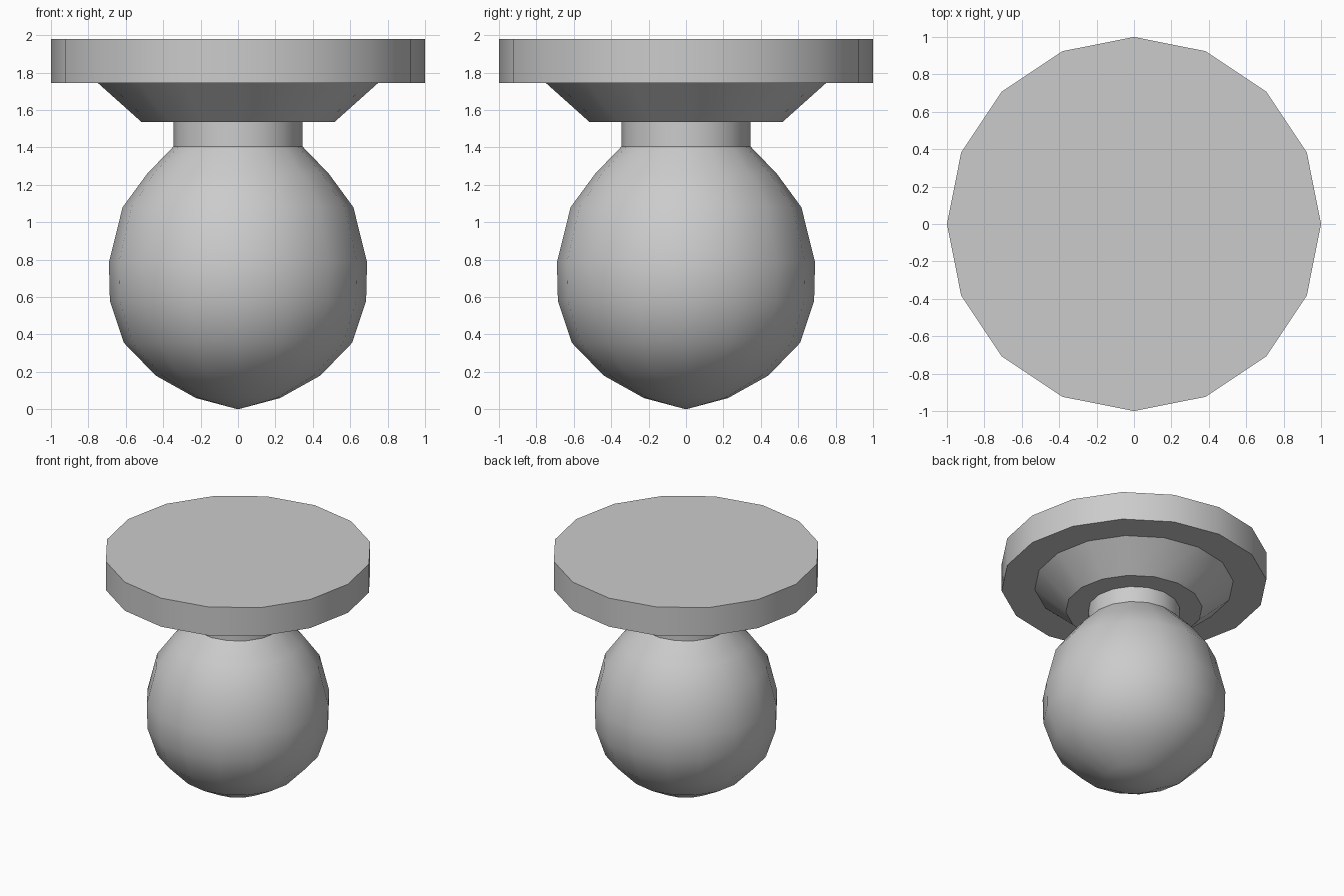
import bpy, bmesh, math

if "Cube" in bpy.data.objects:
    bpy.data.objects.remove(bpy.data.objects["Cube"])

SIDES = 16

def lathe(name, profile):
    """Revolve an (r, z) profile about z; r = 0 points become poles, open ends are capped."""
    bm = bmesh.new()
    rings = []
    for r, z in profile:
        if r == 0:
            rings.append([bm.verts.new((0, 0, z))])
        else:
            rings.append([bm.verts.new((r * math.cos(2 * math.pi * i / SIDES),
                                        r * math.sin(2 * math.pi * i / SIDES), z))
                          for i in range(SIDES)])
    for a, b in zip(rings, rings[1:]):
        for i in range(SIDES):
            j = (i + 1) % SIDES
            if len(a) == 1:
                bm.faces.new((a[0], b[j], b[i]))
            else:
                bm.faces.new((a[i], a[j], b[j], b[i]))
    for ring in (rings[0], rings[-1]):
        if len(ring) > 1:
            bm.faces.new(ring)
    bmesh.ops.recalc_face_normals(bm, faces=bm.faces)
    mesh = bpy.data.meshes.new(name)
    bm.to_mesh(mesh)
    bm.free()
    obj = bpy.data.objects.new(name, mesh)
    bpy.context.collection.objects.link(obj)
    bpy.ops.object.select_all(action='DESELECT')
    obj.select_set(True)
    bpy.context.view_layer.objects.active = obj
    bpy.ops.object.shade_smooth_by_angle(angle=math.radians(32))
    return obj

# One continuous turned knob: bulb, neck, flared collar and top disc
lathe("turned_knob", [
    (0, 0.0), (0.225, 0.06), (0.44, 0.18), (0.61, 0.355), (0.685, 0.58),
    (0.69, 0.785), (0.617, 1.08), (0.485, 1.26), (0.345, 1.405),
    (0.345, 1.535), (0.515, 1.535), (0.75, 1.745),
    (1.0, 1.745), (1.0, 1.98),
])
